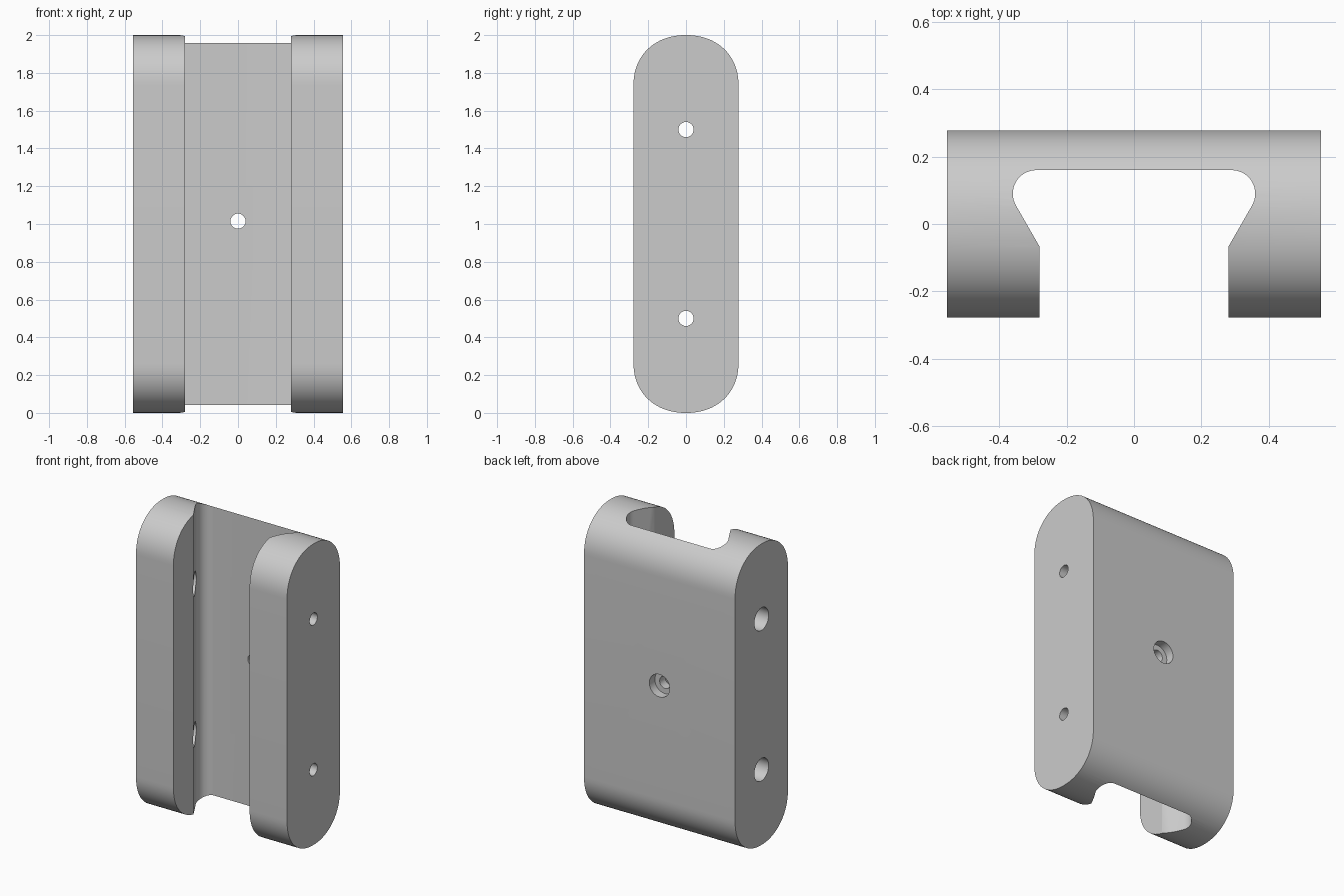
import bpy, bmesh, math
from mathutils import Vector

cube = bpy.data.objects.get("Cube")
if cube:
    bpy.data.objects.remove(cube, do_unlink=True)

HALF_W, HALF_D, HEIGHT = 0.555, 0.278, 2.0

grey = bpy.data.materials.new("light_grey")
grey.use_nodes = True
grey.diffuse_color = (0.6, 0.6, 0.6, 1)
grey.node_tree.nodes["Principled BSDF"].inputs["Base Color"].default_value = (0.6, 0.6, 0.6, 1)


def prism(name, outline, offset):
    """Closed solid made by sweeping a flat outline along an offset."""
    bm = bmesh.new()
    face = bm.faces.new([bm.verts.new(p) for p in outline])
    swept = bmesh.ops.extrude_face_region(bm, geom=[face])
    verts = [g for g in swept["geom"] if isinstance(g, bmesh.types.BMVert)]
    bmesh.ops.translate(bm, verts=verts, vec=offset)
    bmesh.ops.recalc_face_normals(bm, faces=bm.faces)
    mesh = bpy.data.meshes.new(name)
    bm.to_mesh(mesh)
    bm.free()
    obj = bpy.data.objects.new(name, mesh)
    bpy.context.collection.objects.link(obj)
    mesh.materials.append(grey)
    return obj


def bore(name, start, end, radius):
    """Round cutter between two points."""
    start, end = Vector(start), Vector(end)
    turn = (end - start).to_track_quat('Z', 'Y')
    ring = []
    for i in range(48):
        a = math.tau * i / 48
        ring.append(start + turn @ Vector((radius * math.cos(a), radius * math.sin(a), 0)))
    return prism(name, ring, end - start)


# Body: long rounded side outline swept across the width
END, POWER, STEPS = 0.265, 2.15, 40
outline = []
for sign in (1, -1):
    for i in range(STEPS + 1):
        a = math.pi * i / STEPS
        c, s = math.cos(a), max(math.sin(a), 0)
        y = math.copysign(abs(c) ** (2 / POWER), c) * HALF_D
        rise = s ** (2 / POWER) * END if 0 < i < STEPS else 0
        outline.append((-HALF_W, sign * y, HEIGHT / 2 + sign * (HEIGHT / 2 - END + rise)))
body = prism("bracket_body", outline, (2 * HALF_W, 0, 0))

# Dovetail channel with rounded inner corners, open to the front
half = [(0.28, -0.5), (0.28, -0.068)]
for i in range(17):
    a = math.radians(-30 + 120 * i / 16)
    half.append((0.29 + 0.07 * math.cos(a), 0.09 + 0.07 * math.sin(a)))
channel = half + [(-x, y) for x, y in reversed(half)]
cutters = [prism("channel_cutter", [(x, y, -0.1) for x, y in channel], (0, 0, HEIGHT + 0.2))]

# Screw holes through one arm, wider access holes through the other
for z in (0.5, 1.5):
    cutters.append(bore("screw_hole_cutter", (0.2, 0, z), (0.7, 0, z), 0.04))
    cutters.append(bore("access_hole_cutter", (-0.7, 0, z), (-0.2, 0, z), 0.075))

# Counterbored hole through the back wall
cutters.append(bore("back_hole_cutter", (0, 0, 1.015), (0, 0.4, 1.015), 0.04))
cutters.append(bore("counterbore_cutter", (0, 0.22, 1.015), (0, 0.4, 1.015), 0.075))

bpy.ops.object.select_all(action='DESELECT')
bpy.context.view_layer.objects.active = body
body.select_set(True)
for cutter in cutters:
    cutter.hide_render = True
    mod = body.modifiers.new("cut", 'BOOLEAN')
    mod.operation = 'DIFFERENCE'
    mod.solver = 'EXACT'
    mod.object = cutter
    bpy.ops.object.modifier_apply(modifier=mod.name)
    bpy.data.objects.remove(cutter, do_unlink=True)

bpy.ops.object.shade_smooth_by_angle(angle=math.radians(30))
